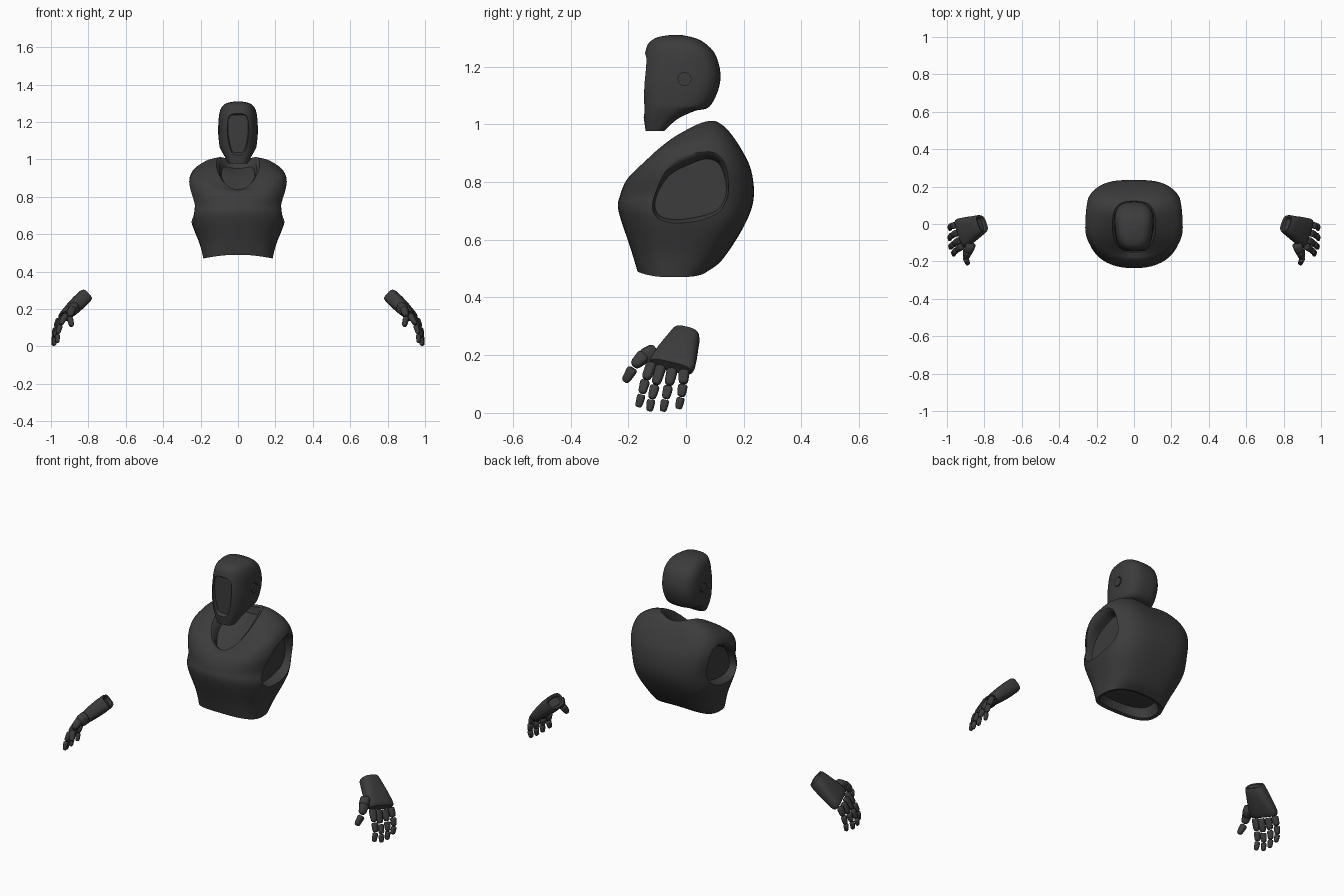
import bpy
import bmesh
from math import sin, cos, pi, copysign
from mathutils import Vector

cube = bpy.data.objects.get("Cube")
if cube:
    bpy.data.objects.remove(cube, do_unlink=True)

charcoal = bpy.data.materials.new("charcoal")
charcoal.use_nodes = True
charcoal.diffuse_color = (0.045, 0.045, 0.045, 1)
charcoal.node_tree.nodes["Principled BSDF"].inputs["Base Color"].default_value = charcoal.diffuse_color


def catmull(rows, steps, closed=False):
    """Smoothly resample a list of equally long tuples."""
    n = len(rows)
    get = (lambda i: rows[i % n]) if closed else (lambda i: rows[min(max(i, 0), n - 1)])
    out = []
    for i in range(n if closed else n - 1):
        for k in range(steps):
            t = k / steps
            out.append(tuple(
                b + 0.5 * t * (c - a + t * (2 * a - 5 * b + 4 * c - d + t * (3 * (b - c) + d - a)))
                for a, b, c, d in zip(get(i - 1), get(i), get(i + 1), get(i + 2))))
    return out if closed else out + [rows[-1]]


def power(v, n):
    return copysign(abs(v) ** (2 / n), v)


def loft(name, rings):
    """Skin a stack of point rings and close both ends."""
    bm = bmesh.new()
    loops = [[bm.verts.new(p) for p in ring] for ring in rings]
    for a, b in zip(loops, loops[1:]):
        for i in range(len(a)):
            j = (i + 1) % len(a)
            bm.faces.new((a[i], a[j], b[j], b[i]))
    for end in (loops[0], loops[-1]):
        mid = bm.verts.new(sum((v.co for v in end), Vector()) / len(end))
        for i in range(len(end)):
            bm.faces.new((end[i - 1], end[i], mid))
    bmesh.ops.recalc_face_normals(bm, faces=bm.faces)
    mesh = bpy.data.meshes.new(name)
    bm.to_mesh(mesh)
    bm.free()
    mesh.materials.append(charcoal)
    ob = bpy.data.objects.new(name, mesh)
    bpy.context.collection.objects.link(ob)
    return ob


def smooth(ob, angle=0.7):
    bpy.ops.object.select_all(action='DESELECT')
    ob.select_set(True)
    bpy.context.view_layer.objects.active = ob
    bpy.ops.object.shade_smooth_by_angle(angle=angle)


def cut(ob, cutter):
    cutter.hide_render = True
    mod = ob.modifiers.new("cut", 'BOOLEAN')
    mod.operation, mod.solver, mod.object = 'DIFFERENCE', 'EXACT', cutter
    bpy.context.view_layer.objects.active = ob
    bpy.ops.object.modifier_apply(modifier=mod.name)
    bpy.data.objects.remove(cutter, do_unlink=True)


def body_ring(row, n_front, n_back, taper, count=64):
    """Tilted ring from front y, z, back y, z, half width and side lift."""
    fy, fz, by, bz, w, lift = row
    pts = []
    for i in range(count):
        a = 2 * pi * i / count
        n = n_front if cos(a) > 0 else n_back
        u, v = power(cos(a), n), power(sin(a), n)
        t = (1 + u) / 2
        pts.append((w * v * (1 - taper * t), by + (fy - by) * t, bz + (fz - bz) * t + lift * v * v))
    return pts


def oval(center, u, v, n=2.6, count=24):
    angles = [2 * pi * i / count for i in range(count)]
    return [center + u * power(cos(a), n) + v * power(sin(a), n) for a in angles]


def flared_cutter(outline, levels, place):
    """Cutter from a closed outline, scaled about its middle at each depth."""
    pts = catmull(outline, 5, closed=True)
    ca, cb = (sum(p[k] for p in pts) / len(pts) for k in (0, 1))
    return loft("cutter", [[place(d, ca + (a - ca) * s, cb + (b - cb) * s) for a, b in pts]
                           for d, s in levels])


# Torso shell: waist recess, chest, shoulders, neck recess
waist = [(-.14, .54, .045, .54, .15, -.01), (-.15, .495, .055, .495, .168, -.02)]
shell = [(-.168, .49, .072, .49, .185, -.02), (-.192, .57, .125, .53, .205, 0),
         (-.234, .70, .2, .645, .25, 0), (-.228, .755, .234, .74, .252, .01),
         (-.21, .80, .226, .84, .265, .035), (-.187, .828, .19, .915, .245, .055),
         (-.168, .836, .15, .97, .18, .06), (-.152, .84, .122, .993, .115, .055)]
neck = [(-.138, .832, .108, .985, .1, .05), (-.125, .795, .098, .95, .088, .04)]
torso = loft("torso", [body_ring(r, 2.3, 3, 0) for r in waist + catmull(shell, 6) + neck])

# Arm sockets with rounded lips
socket = [(-.115, .7), (-.08, .668), (0, .665), (.1, .69), (.138, .73), (.148, .79),
          (.125, .865), (.08, .888), (.02, .872), (-.06, .83), (-.108, .76)]
lip = [(.195, .93), (.22, .97), (.235, 1), (.247, 1.06), (.256, 1.15), (.262, 1.28), (.32, 1.3)]
for side in (1, -1):
    cut(torso, flared_cutter(socket, lip, lambda d, y, z: (side * d, y, z)))
smooth(torso)

# Head
skull = [(-.14, .977, -.075, .977, .055, 0), (-.146, 1.02, -.03, 1.018, .08, 0),
         (-.15, 1.06, .03, 1.046, .1, 0), (-.155, 1.09, .08, 1.06, .108, 0),
         (-.158, 1.14, .112, 1.12, .114, 0), (-.151, 1.2, .119, 1.18, .114, 0),
         (-.142, 1.245, .1, 1.245, .109, 0), (-.13, 1.28, .06, 1.285, .092, 0),
         (-.1, 1.301, .02, 1.302, .062, 0), (-.05, 1.31, -.02, 1.31, .015, 0)]
jaw = [(-.125, 1.0, -.085, 1.0, .035, 0), (-.132, .978, -.082, .978, .045, 0)]
head = loft("head", [body_ring(r, 2.8, 2.7, .2) for r in jaw + catmull(skull, 5)])

# Sunken face panel
face = [(0, 1.242), (.042, 1.237), (.056, 1.2), (.054, 1.13), (.04, 1.06), (.025, 1.035), (0, 1.032)]
face += [(-x, z) for x, z in face[-2:0:-1]]
bezel = [(-.13, .96), (-.14, 1), (-.147, 1.08), (-.153, 1.16), (-.2, 1.2)]
cut(head, flared_cutter(face, bezel, lambda d, x, z: (x, d, z)))

# Ear recesses, each with a round disc
Y, Z = Vector((0, 1, 0)), Vector((0, 0, 1))


def ear_disc(name, side, r, x0, x1):
    return loft(name, [oval(Vector((side * x, -.005, 1.157)), Y * r, Z * r, 2, 32) for x in (x0, x1)])


for side, word in ((1, "left"), (-1, "right")):
    cut(head, ear_disc("cutter", side, .029, .1, .15))
    smooth(ear_disc(word + "_ear_disc", side, .024, .095, .108))
smooth(head)


# Hands
def capsule(name, side, p, q, r0, r1, across, flat=.85):
    """Rounded tapering segment from p to q."""
    p, q = Vector(p), Vector(q)
    axis = (q - p).normalized()
    u = (across - axis * across.dot(axis)).normalized()
    v = axis.cross(u) * flat
    rings = []
    for t, s in ((0, .7), (.07, .92), (.18, 1), (.75, 1), (.92, .88), (1, .6)):
        r = (r0 + (r1 - r0) * t) * s
        rings.append([(side * c.x, c.y, c.z) for c in oval(p.lerp(q, t), u * r, v * r, 3, 16)])
    smooth(loft(name, rings), .9)


fingers = {
    "index": [(.918, -.117, .175), (.95, -.14, .115), (.965, -.153, .066), (.965, -.166, .018)],
    "middle": [(.932, -.085, .165), (.963, -.106, .097), (.98, -.12, .048), (.982, -.127, .004)],
    "ring": [(.945, -.046, .155), (.972, -.06, .095), (.985, -.071, .048), (.986, -.081, .003)],
    "little": [(.955, -.006, .15), (.975, -.01, .1), (.985, -.017, .055), (.983, -.027, .012)],
}
wrist, knuckle = Vector((.812, .003, .274)), Vector((.928, -.052, .16))
across = Vector((-.05, -.15, .035)).normalized()
along = (knuckle - wrist).normalized()
thick = across.cross(along).normalized()

for side, word in ((1, "left"), (-1, "right")):
    # Palm with a sunken wrist end: position, half width, half thickness
    palm = [(.1, .032, .02), (.02, .037, .025), (0, .046, .035), (.06, .051, .039), (.3, .06, .04),
            (.6, .072, .037), (.85, .08, .032), (.96, .079, .029), (1, .074, .023)]
    rings = [oval(wrist.lerp(knuckle, t), across * w, thick * h, 3, 32) for t, w, h in palm]
    smooth(loft(word + "_palm", [[(side * c.x, c.y, c.z) for c in r] for r in rings]))
    # Three segments to each finger
    for finger, joints in fingers.items():
        for k, part in enumerate(("base", "middle", "tip")):
            p, q = Vector(joints[k]), Vector(joints[k + 1])
            r = .019 - .0022 * k
            capsule(f"{word}_{finger}_finger_{part}", side, p.lerp(q, .05), p.lerp(q, .96), r, r - .003, across)
    # Thumb
    capsule(word + "_thumb_root", side, (.87, -.105, .21), (.888, -.15, .19), .032, .029, Z)
    capsule(word + "_thumb_base", side, (.888, -.142, .2), (.9, -.182, .163), .026, .017, across)
    capsule(word + "_thumb_tip", side, (.9, -.184, .154), (.888, -.212, .108), .019, .014, across)
